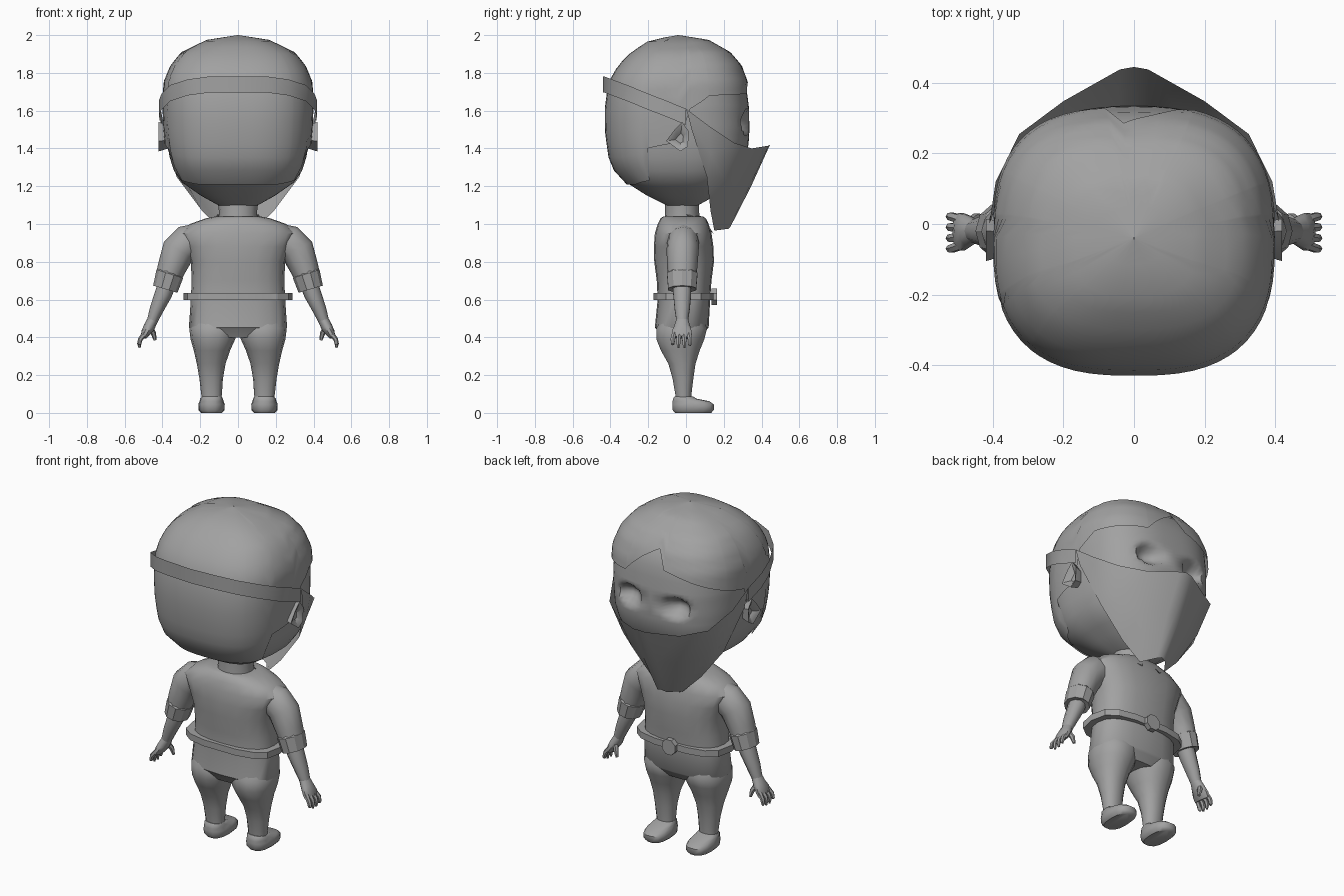
import bpy, bmesh, math
from mathutils import Vector

old = bpy.data.objects.get("Cube")
if old:
    bpy.data.objects.remove(old, do_unlink=True)

grey = bpy.data.materials.new("plain grey")
grey.use_nodes = True
COL = (0.36, 0.36, 0.36, 1)
grey.diffuse_color = COL
grey.node_tree.nodes["Principled BSDF"].inputs["Base Color"].default_value = COL


def make(name, rows, closed=True, caps=True, angle=45):
    """Skin a grid of points: each row is a ring (closed) or a strip (open)."""
    bm = bmesh.new()
    grid = [[bm.verts.new(p) for p in row] for row in rows]
    n = len(grid[0])
    for a, b in zip(grid, grid[1:]):
        for i in range(n if closed else n - 1):
            j = (i + 1) % n
            bm.faces.new((a[i], a[j], b[j], b[i]))
    if closed and caps:
        bm.faces.new(grid[0])
        bm.faces.new(grid[-1])
    bmesh.ops.remove_doubles(bm, verts=bm.verts, dist=0.0005)
    bmesh.ops.recalc_face_normals(bm, faces=bm.faces)
    me = bpy.data.meshes.new(name)
    bm.to_mesh(me)
    bm.free()
    ob = bpy.data.objects.new(name, me)
    bpy.context.collection.objects.link(ob)
    me.materials.append(grey)
    bpy.ops.object.select_all(action='DESELECT')
    ob.select_set(True)
    bpy.context.view_layer.objects.active = ob
    bpy.ops.object.shade_smooth_by_angle(angle=math.radians(angle))
    return ob


def spow(v, e):
    return math.copysign(abs(v) ** e, v)


def oval(t, z, xc, hw, yb, yf, n):
    """Point on a rounded-square ring; t in radians."""
    return Vector((xc + hw * spow(math.cos(t), 2 / n),
                   (yb + yf) / 2 + (yf - yb) / 2 * spow(math.sin(t), 2 / n), z))


def loft(name, rings, sides=16, n=2.4, xc=0, angle=45):
    """Stack of horizontal rings (z, centre x, half width, back y, front y)."""
    rows = [[oval(2 * math.pi * i / sides, z, xc + c, hw, yb, yf, n) for i in range(sides)]
            for z, c, hw, yb, yf in rings]
    return make(name, rows, angle=angle)


def tube(name, path, sides=10, angle=45):
    """Tube along (x, y, z, thickness, depth) with rings square to the path."""
    rows = []
    for k, (x, y, z, r, d) in enumerate(path):
        a, b = path[max(k - 1, 0)], path[min(k + 1, len(path) - 1)]
        t = (Vector(b[:3]) - Vector(a[:3])).normalized()
        u = t.cross(Vector((0, 1, 0))).normalized()
        v = u.cross(t)
        rows.append([Vector((x, y, z)) + u * r * math.cos(q) + v * d * math.sin(q)
                     for q in (2 * math.pi * i / sides for i in range(sides))])
    return make(name, rows, angle=angle)


def lerp_keys(keys, v):
    for a, b in zip(keys, keys[1:]):
        if a[0] <= v <= b[0]:
            f = (v - a[0]) / (b[0] - a[0])
            return [p + (q - p) * f for p, q in zip(a[1:], b[1:])]
    return list((keys[0] if v < keys[0][0] else keys[-1])[1:])


# Head profile: height, half width, back y, front y
HEAD = [(1.09, .08, -.10, .06), (1.10, .12, -.12, .08), (1.15, .21, -.22, .17),
        (1.22, .31, -.33, .25), (1.28, .352, -.38, .29), (1.35, .375, -.41, .325),
        (1.42, .388, -.42, .345), (1.5, .395, -.43, .35), (1.62, .40, -.43, .347),
        (1.75, .395, -.41, .33), (1.84, .358, -.36, .295), (1.91, .30, -.29, .235),
        (1.975, .165, -.19, .12), (2.0, .002, -.042, -.038)]


def head_point(t, z, inset=0):
    hw, yb, yf = lerp_keys(HEAD, z)
    return oval(t, z - inset * (z > 1.9), 0, max(hw - inset, .001),
                min(yb + inset, -.04), max(yf - inset, -.038), 2.7)


# Face with dented eye sockets
levels = [1.09, 1.1, 1.15, 1.19, 1.22, 1.28, 1.35, 1.42]
levels += [1.45 + .02 * i for i in range(10)]
levels += [1.69, 1.75, 1.84, 1.91, 1.975, 2.0]
rows = []
for z in levels:
    row = []
    for i in range(72):
        p = head_point(2 * math.pi * i / 72, z, .014)
        if p.y > 0:
            d = math.hypot((abs(p.x) - .15) / .085, (z - 1.54) / .065)
            p.y -= .075 * max(0, 1 - d * d)
        row.append(p)
    rows.append(row)
make("head", rows, angle=50)

# Hair shell: the hairline height follows the angle around the head
HAIRLINE = [(-90, 1.21), (-50, 1.21), (-24, 1.23), (-19, 1.40), (0, 1.43), (5, 1.61),
            (19, 1.68), (71, 1.69), (92, 1.85), (97, 1.75), (123, 1.70), (158, 1.64),
            (175, 1.61), (180, 1.43), (199, 1.40), (204, 1.23), (230, 1.21), (270, 1.21)]
angles = sorted(set(list(range(-90, 270, 6)) + [k[0] for k in HAIRLINE[:-1]]))
rows = []
for i in range(17):
    row = []
    for a in angles:
        low = lerp_keys(HAIRLINE, a)[0]
        row.append(head_point(math.radians(a), 2 - (2 - low) * (i / 16) ** 1.5))
    rows.append(row)
make("hair", rows, caps=False, angle=50)


def both(cols):
    """Mirror a list of right-hand columns to a full left-to-right strip."""
    return [[(-x, y, z) for x, y, z in c] for c in reversed(cols[1:])] + cols


# Cloth mask: columns of top, middle and bottom points from the centre outwards
make("face_mask", both([
    [(0, .445, 1.42), (0, .345, 1.2), (0, .235, .985)],
    [(.04, .438, 1.415), (.045, .335, 1.2), (.03, .225, .975)],
    [(.2, .348, 1.40), (.165, .265, 1.2), (.085, .15, .965)],
    [(.325, .255, 1.43), (.275, .2, 1.24), (.19, .13, 1.07)],
    [(.392, .12, 1.52), (.36, .13, 1.37), (.325, .11, 1.25)],
    [(.41, 0, 1.61), (.41, .015, 1.56), (.405, .03, 1.5)]]), closed=False, angle=35)

# Band tied round the back of the head
BAND = [(0, -.44, 1.78), (.16, -.43, 1.78), (.27, -.39, 1.765), (.36, -.31, 1.735),
        (.405, -.2, 1.69), (.418, -.11, 1.655), (.41, 0, 1.61)]
make("head_band", both([[(x, y, z), (x, y, z - .085)] for x, y, z in BAND]),
     closed=False, angle=30)

# Neck, shirt, belt and buckle
loft("neck", [(.98, 0, .11, -.12, .08), (1.06, 0, .10, -.11, .07), (1.14, 0, .11, -.11, .07)], n=2)
loft("shirt", [(.40, 0, .20, -.13, .08), (.44, 0, .25, -.155, .11), (.452, 0, .26, -.165, .12),
               (.6, 0, .25, -.15, .128), (.7, 0, .245, -.155, .135), (.8, 0, .25, -.168, .148),
               (.88, 0, .28, -.17, .145), (.95, 0, .31, -.165, .135), (1.0, 0, .255, -.15, .12),
               (1.03, 0, .17, -.135, .105), (1.04, 0, .12, -.12, .09)], sides=20, n=2.5)
loft("belt", [(.597, 0, .288, -.175, .148), (.635, 0, .288, -.175, .148)], sides=14, n=3, angle=25)
rows = [[(.047 * math.cos(q), y, .615 + .047 * math.sin(q))
         for q in (math.pi * (i + .5) / 4 for i in range(8))] for y in (.135, .165)]
make("belt_buckle", rows, angle=20)

for s, side in ((1, "left"), (-1, "right")):
    def flip(path):
        return [(s * p[0],) + tuple(p[1:]) for p in path]

    # Collar flap
    make(side + "_collar", [flip([(.11, .0, 1.05), (.02, .09, 1.04)]),
                            flip([(.13, .09, 1.01), (.06, .145, .95)])], closed=False)

    # Ear: pointed shell standing off the head
    outline = [(.01, 1.41), (.015, 1.49), (-.02, 1.54), (-.06, 1.5), (-.105, 1.44), (-.03, 1.385)]
    cy, cz = -.03, 1.45
    rows = [[(s * x, cy + (y - cy) * f, cz + (z - cz) * f) for y, z in outline]
            for x, f in ((.36, .7), (.405, .95), (.42, 1), (.415, .75), (.395, .35))]
    make(side + "_ear", rows, angle=25)

    # Sleeve, rolled cuff, forearm and hand
    tube(side + "_sleeve", flip([(.20, -.015, .92, .085, .075), (.27, -.015, .9, .095, .085),
                                 (.315, -.018, .86, .09, .085), (.35, -.02, .77, .076, .08),
                                 (.375, -.02, .70, .066, .075)]), sides=12)
    tube(side + "_cuff", flip([(.357, -.02, .745, .066, .075), (.361, -.02, .736, .074, .085),
                               (.385, -.02, .655, .067, .078), (.382, -.02, .665, .05, .058)]),
         sides=10, angle=30)
    tube(side + "_forearm", flip([(.37, -.02, .7, .048, .05), (.395, -.02, .63, .046, .05),
                                  (.43, -.02, .55, .037, .042), (.455, -.02, .485, .028, .032)]))
    tube(side + "_palm", flip([(.45, -.02, .495, .028, .032), (.47, -.02, .455, .03, .045),
                               (.488, -.022, .425, .025, .056), (.5, -.024, .40, .016, .054)]))
    for k, (y, tip) in enumerate(((-.07, .36), (-.04, .345), (-.009, .345), (.021, .355))):
        tube(f"{side}_finger_{k + 1}", flip([(.49, y * .8 - .004, .425, .014, .014),
                                             (.517, y, .39, .013, .013),
                                             (.523, y, .365, .011, .011),
                                             (.521, y, tip, .006, .006)]), sides=6)
    tube(side + "_thumb", flip([(.465, .0, .455, .016, .016), (.447, .018, .42, .014, .014),
                                (.439, .022, .385, .008, .008)]), sides=6)

    # Trouser leg and shoe
    loft(side + "_leg", [(.50, s * .125, .115, -.13, .09), (.448, s * .13, .128, -.16, .115),
                         (.39, s * .133, .118, -.16, .10), (.33, s * .138, .096, -.135, .075),
                         (.26, s * .142, .076, -.095, .052), (.18, s * .142, .062, -.072, .04),
                         (.10, s * .14, .055, -.058, .03), (.06, s * .14, .05, -.055, .03)],
         sides=14, n=2.2)
    loft(side + "_shoe", [(0, s * .14, .055, -.06, .135), (.015, s * .14, .069, -.073, .15),
                          (.045, s * .14, .07, -.075, .15), (.062, s * .14, .064, -.073, .125),
                          (.075, s * .14, .06, -.07, .06), (.088, s * .138, .052, -.06, .035)],
         sides=14, n=2.5)
